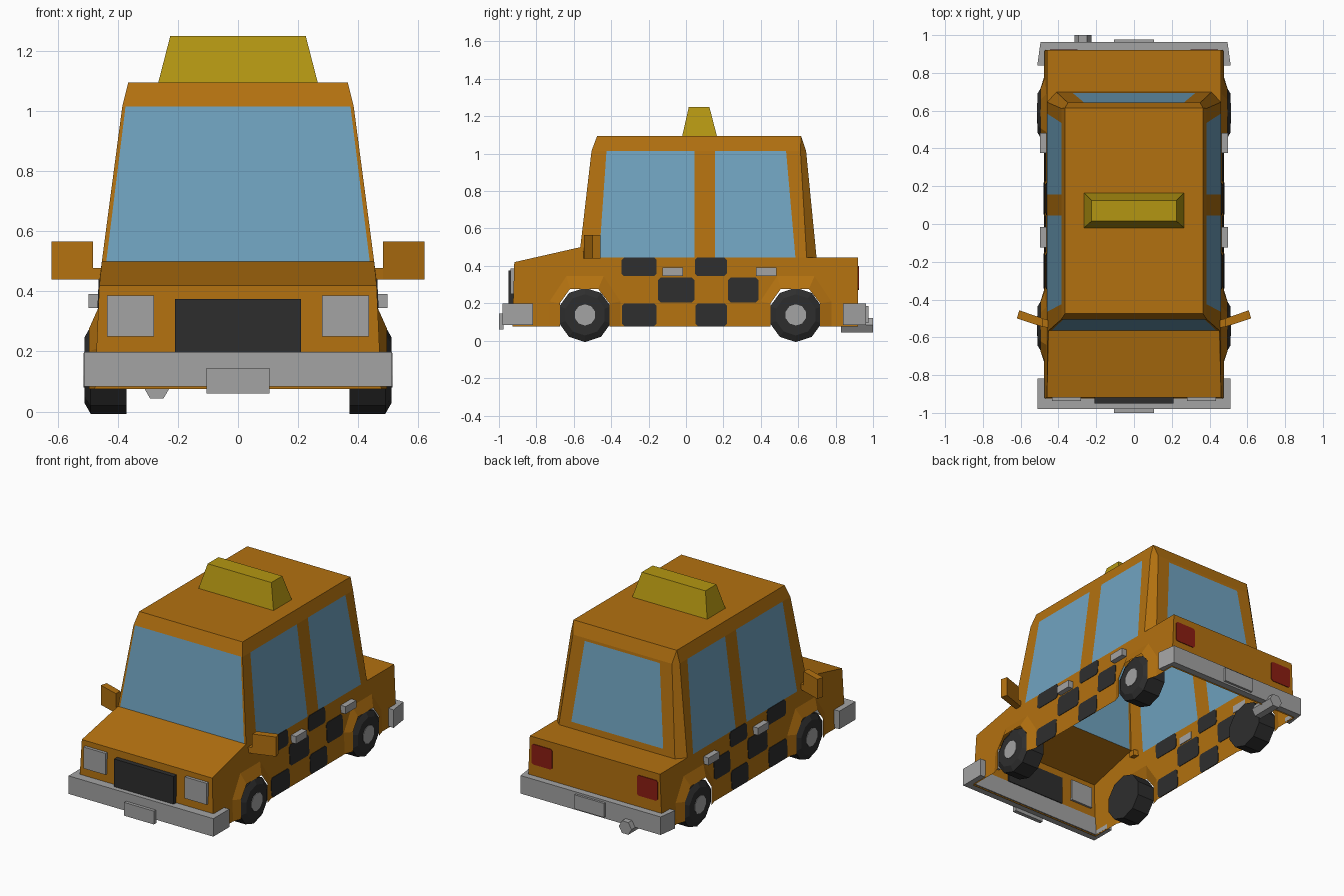
import bpy, bmesh, math
from mathutils import Vector

cube = bpy.data.objects.get("Cube")
if cube:
    bpy.data.objects.remove(cube)


def material(name, rgb):
    m = bpy.data.materials.new(name)
    m.use_nodes = True
    m.diffuse_color = (*rgb, 1)
    m.node_tree.nodes["Principled BSDF"].inputs["Base Color"].default_value = (*rgb, 1)
    return m


ORANGE = material("orange paint", (0.45, 0.165, 0.005))
GLASS = material("blue glass", (0.162, 0.366, 0.527))
GREY = material("light grey", (0.366, 0.366, 0.366))
BLACK = material("black rubber", (0.027, 0.027, 0.027))
YELLOW = material("sign yellow", (0.456, 0.305, 0.006))
RED = material("tail red", (0.262, 0.013, 0.006))


def finish(bm, name, mats):
    bmesh.ops.remove_doubles(bm, verts=bm.verts, dist=0.0005)
    bmesh.ops.recalc_face_normals(bm, faces=bm.faces)
    mesh = bpy.data.meshes.new(name)
    bm.to_mesh(mesh)
    bm.free()
    for m in mats:
        mesh.materials.append(m)
    ob = bpy.data.objects.new(name, mesh)
    bpy.context.scene.collection.objects.link(ob)
    return ob


def loft(name, rings, mat):
    """Closed solid skinned through rings of equal point count."""
    bm = bmesh.new()
    loops = [[bm.verts.new(p) for p in r] for r in rings]
    n = len(loops[0])
    for a, b in zip(loops, loops[1:]):
        for i in range(n):
            j = (i + 1) % n
            bm.faces.new((a[i], a[j], b[j], b[i]))
    bm.faces.new(loops[0])
    bm.faces.new(loops[-1])
    return finish(bm, name, [mat])


def rect(x0, x1, y0, y1, z):
    return [(x0, y0, z), (x1, y0, z), (x1, y1, z), (x0, y1, z)]


def box(name, x, y, z, mat):
    return loft(name, [rect(*x, *y, z[0]), rect(*x, *y, z[1])], mat)


def clipped(a0, a1, b0, b1, c=0.014):
    """Rectangle with clipped corners."""
    return [(a0 + c, b0), (a1 - c, b0), (a1, b0 + c), (a1, b1 - c),
            (a1 - c, b1), (a0 + c, b1), (a0, b1 - c), (a0, b0 + c)]


# Half width of the body at a given height
BELT, SILL, CANT = 0.445, 0.075, 1.015


def half_width(z):
    return 0.46 + (BELT - z) * (0.045 if z < BELT else 0.132)


SIDES = (("left", 1), ("right", -1))
AXLES = (("front", -0.54), ("rear", 0.587))

# Body shell, open underneath
bm = bmesh.new()


def face(pts, mat=0):
    f = bm.faces.new([bm.verts.new(p) for p in pts])
    f.material_index = mat


def both(pts, mat=0):
    for _, s in SIDES:
        face([(s * x, y, z) for x, y, z in pts], mat)


def wall(y, z):
    return (half_width(z), y, z)


# Side glass and pillars: columns between the belt line and the cant rail
belt = [wall(-0.565, 0.5)] + [wall(y, BELT) for y in (-0.465, 0.045, 0.155, 0.585, 0.645)] + [(0.41, 0.698, BELT)]
cant = [wall(y, CANT) for y in (-0.505, -0.425, 0.045, 0.155, 0.535, 0.612)] + [(0.35, 0.642, CANT)]
for i in range(6):
    both((belt[i], belt[i + 1], cant[i + 1], cant[i]), int(i in (1, 3)))

# Roof with sloping edges
roof_front, roof_rear = (0.365, -0.475, 1.095), (0.365, 0.615, 1.095)
both([roof_front] + cant[:6] + [roof_rear])
both((cant[5], cant[6], roof_rear))


def flip(p):
    return (-p[0], p[1], p[2])


def across(a, b, mat=0):
    face((a, flip(a), flip(b), b), mat)


across(roof_front, roof_rear)
across(roof_front, cant[0])
across(roof_rear, cant[6])

# Windscreen
w0, w1 = (0.438, *belt[0][1:]), (0.374, *cant[0][1:])
across(w0, w1, 1)
both((belt[0], w0, w1, cant[0]))

# Rear window with a frame
lo, hi = Vector(belt[6]), Vector(cant[6])
e0, e1 = lo.lerp(hi, 0.07), lo.lerp(hi, 0.97)
g0, g1 = (0.325, e0.y, e0.z), (0.265, e1.y, e1.z)
across(g0, g1, 1)
across(tuple(lo), g0)
across(g1, tuple(hi))
both((lo, g0, g1, hi))

# Bonnet, boot, nose and tail
nose, tail = wall(-0.918, 0.42), wall(0.92, BELT)
nose_low, tail_low = wall(-0.928, SILL), wall(0.92, SILL)
across(nose, belt[0])
across(nose, nose_low)
across(tail, tail_low)
deck = [belt[5], tail, flip(tail), flip(belt[5]), flip(belt[6]), belt[6]]
face(deck)

# Lower side walls with flared wheel arches
OUTER = [(-0.19, SILL), (-0.19, 0.21), (-0.1, 0.345), (0.1, 0.345), (0.19, 0.21), (0.19, SILL)]
INNER = [(-0.135, SILL), (-0.135, 0.2), (-0.08, 0.277), (0.07, 0.277), (0.13, 0.2), (0.13, SILL)]
sill = []
for _, c in AXLES:
    outer = [wall(c + y, z) for y, z in OUTER]
    inner = [(0.495, c + y, z) for y, z in INNER]
    sill += outer
    for i in range(5):
        both((outer[i], outer[i + 1], inner[i + 1], inner[i]))
both([nose_low] + sill + [tail_low, tail] + belt[5::-1] + [nose])
finish(bm, "body_shell", [ORANGE, GLASS])

# Roof sign
loft("roof_sign", [rect(-0.265, 0.265, -0.02, 0.165, 1.095),
                   rect(-0.225, 0.225, 0.015, 0.125, 1.25)], YELLOW)

# Bumpers wrapping around the corners
def bumper(name, tip, out, back, w_tip, w_out, z0, z1):
    half = [(w_tip, tip), (w_out, out)]
    inside = [(0.475, back), (0.475, tip)]
    plan = half + [(-x, y) for x, y in half[::-1]] + [(-x, y) for x, y in inside[::-1]] + inside[:1] + inside[1:]
    plan = half + [(-x, y) for x, y in half[::-1]] + [(-0.475, tip), (-0.475, back), (0.475, back), (0.475, tip)]
    loft(name, [[(x, y, z) for x, y in plan] for z in (z0, z1)], GREY)


bumper("front_bumper", -0.818, -0.98, -0.92, 0.512, 0.512, 0.083, 0.198)
bumper("rear_bumper", 0.84, 0.963, 0.915, 0.512, 0.495, 0.083, 0.198)
box("front_plate", (-0.105, 0.105), (-1.0, -0.975), (0.06, 0.145), GREY)
box("rear_plate", (-0.105, 0.105), (0.955, 0.977), (0.095, 0.185), GREY)

# Grille and exhaust
box("grille", (-0.21, 0.21), (-0.95, -0.915), (0.198, 0.375), BLACK)
loft("exhaust_pipe", [[(-0.27 + 0.045 * math.cos(i * math.pi / 3), y,
                        0.083 + 0.045 * math.sin(i * math.pi / 3)) for i in range(6)]
                      for y in (0.83, 1.0)], GREY)

# Checker rows: (y start, y end, z start, z end)
CHECKS = [(y0, y1, z0, z1) for z0, z1, spans in (
    (0.345, 0.445, ((-0.345, -0.157), (0.047, 0.218))),
    (0.205, 0.337, ((-0.15, 0.045), (0.225, 0.387))),
    (0.077, 0.2, ((-0.342, -0.157), (0.05, 0.22)))) for y0, y1 in spans]


def wheel_ring(x, y, r):
    return [(x, y + r * math.cos(a), 0.138 + r * math.sin(a))
            for a in (math.pi * (i + 0.5) / 5 for i in range(10))]


for side, s in SIDES:
    for n, c in enumerate(CHECKS):
        loft(f"{side}_check_{n + 1}", [[(s * (half_width(z) + d), y, z) for y, z in clipped(*c)]
                                       for d in (-0.003, 0.003)], BLACK)
    # Lamps
    box(side + "_headlight", (s * 0.28, s * 0.435), (-0.938, -0.91), (0.25, 0.387), GREY)
    loft(side + "_tail_light", [[(s * x, y, z) for x, z in clipped(0.3, 0.445, 0.27, 0.4, 0.01)]
                                for y in (0.917, 0.924)], RED)
    # Door handles
    for label, y0 in (("front", -0.125), ("rear", 0.375)):
        box(f"{side}_{label}_door_handle", (s * 0.46, s * 0.498), (y0, y0 + 0.108), (0.345, 0.392), GREY)
    # Door mirror on its arm
    plan = [(0.482, -0.545), (0.62, -0.5), (0.608, -0.457), (0.482, -0.5)]
    loft(side + "_mirror", [[(s * x, y, z) for x, y in plan] for z in (0.44, 0.565)], ORANGE)
    arm = [(0.43, -0.555), (0.485, -0.543), (0.485, -0.5), (0.43, -0.515)]
    loft(side + "_mirror_arm", [[(s * x, y, z) for x, y in arm] for z in (0.44, 0.477)], ORANGE)
    # Wheels with flat hubs
    for label, y in AXLES:
        R = 0.138 / math.cos(math.pi / 10)
        loft(f"{side}_{label}_tyre", [wheel_ring(s * x, y, r) for x, r in
                                      ((0.37, R), (0.49, R), (0.51, 0.11))], BLACK)
        loft(f"{side}_{label}_hub", [wheel_ring(s * x, y, 0.057) for x in (0.5, 0.513)], GREY)
